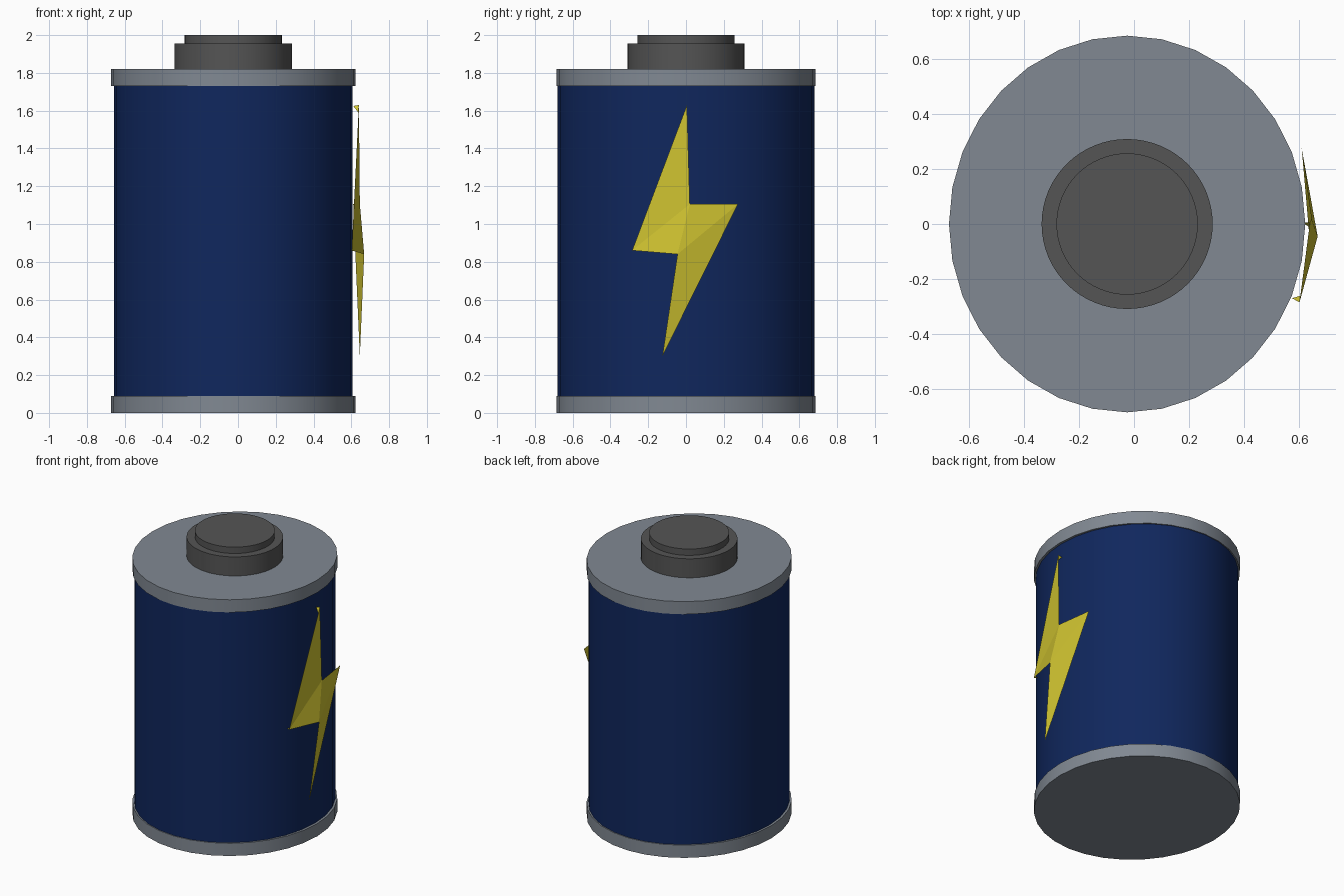
import bpy, bmesh, math

cube = bpy.data.objects.get("Cube")
if cube:
    bpy.data.objects.remove(cube)

CX = -0.025  # axis of the cell


def material(name, rgb):
    m = bpy.data.materials.new(name)
    m.use_nodes = True
    m.diffuse_color = (*rgb, 1)
    m.node_tree.nodes["Principled BSDF"].inputs["Base Color"].default_value = (*rgb, 1)
    return m


grey = material("steel grey", (0.22, 0.25, 0.29))
dark = material("dark grey", (0.09, 0.09, 0.09))
blue = material("navy blue", (0.005, 0.02, 0.11))
yellow = material("bolt yellow", (0.62, 0.54, 0.03))


def drum(name, rx, ry, z0, z1, mat, sides=32):
    """Slightly oval upright cylinder between two heights."""
    bpy.ops.mesh.primitive_cylinder_add(vertices=sides, radius=1, depth=z1 - z0,
                                        location=(CX, 0, (z0 + z1) / 2))
    ob = bpy.context.object
    ob.name = name
    ob.scale = (rx, ry, 1)
    bpy.ops.object.transform_apply(location=False, rotation=False, scale=True)
    ob.data.materials.append(mat)
    bpy.ops.object.shade_smooth_by_angle(angle=math.radians(30))
    return ob


# Casing, rims and terminal
drum("bottom_rim", 0.648, 0.685, 0, 0.09, grey)
drum("casing", 0.632, 0.679, 0.09, 1.73, blue)
drum("top_rim", 0.648, 0.685, 1.73, 1.82, grey)
drum("terminal_base", 0.311, 0.309, 1.82, 1.955, dark, 64)
drum("terminal_tip", 0.257, 0.257, 1.955, 2.0, dark, 64)

# Lightning bolt: a thin folded sheet with small flaps at two tips
points = {
    "top": (0.64, 0.005, 1.63), "notch_r": (0.645, 0.02, 1.105),
    "tip_r": (0.61, 0.275, 1.105), "bottom": (0.645, -0.125, 0.30),
    "notch_l": (0.668, -0.045, 0.84), "tip_l": (0.602, -0.285, 0.86),
    "top_back": (0.61, 0.005, 1.625), "top_low": (0.637, -0.01, 1.59),
    "tip_l_back": (0.575, -0.27, 0.86), "tip_l_in": (0.608, -0.26, 0.858),
}
faces = [
    ("top", "tip_l", "notch_r"), ("tip_l", "notch_l", "notch_r"),
    ("notch_r", "notch_l", "tip_r"), ("notch_l", "bottom", "tip_r"),
    ("top", "top_back", "top_low"), ("tip_l", "tip_l_back", "tip_l_in"),
]
bm = bmesh.new()
verts = {k: bm.verts.new(p) for k, p in points.items()}
for f in faces:
    bm.faces.new([verts[k] for k in f])
mesh = bpy.data.meshes.new("lightning_bolt")
bm.to_mesh(mesh)
bm.free()
mesh.materials.append(yellow)
bolt = bpy.data.objects.new("lightning_bolt", mesh)
bpy.context.collection.objects.link(bolt)
